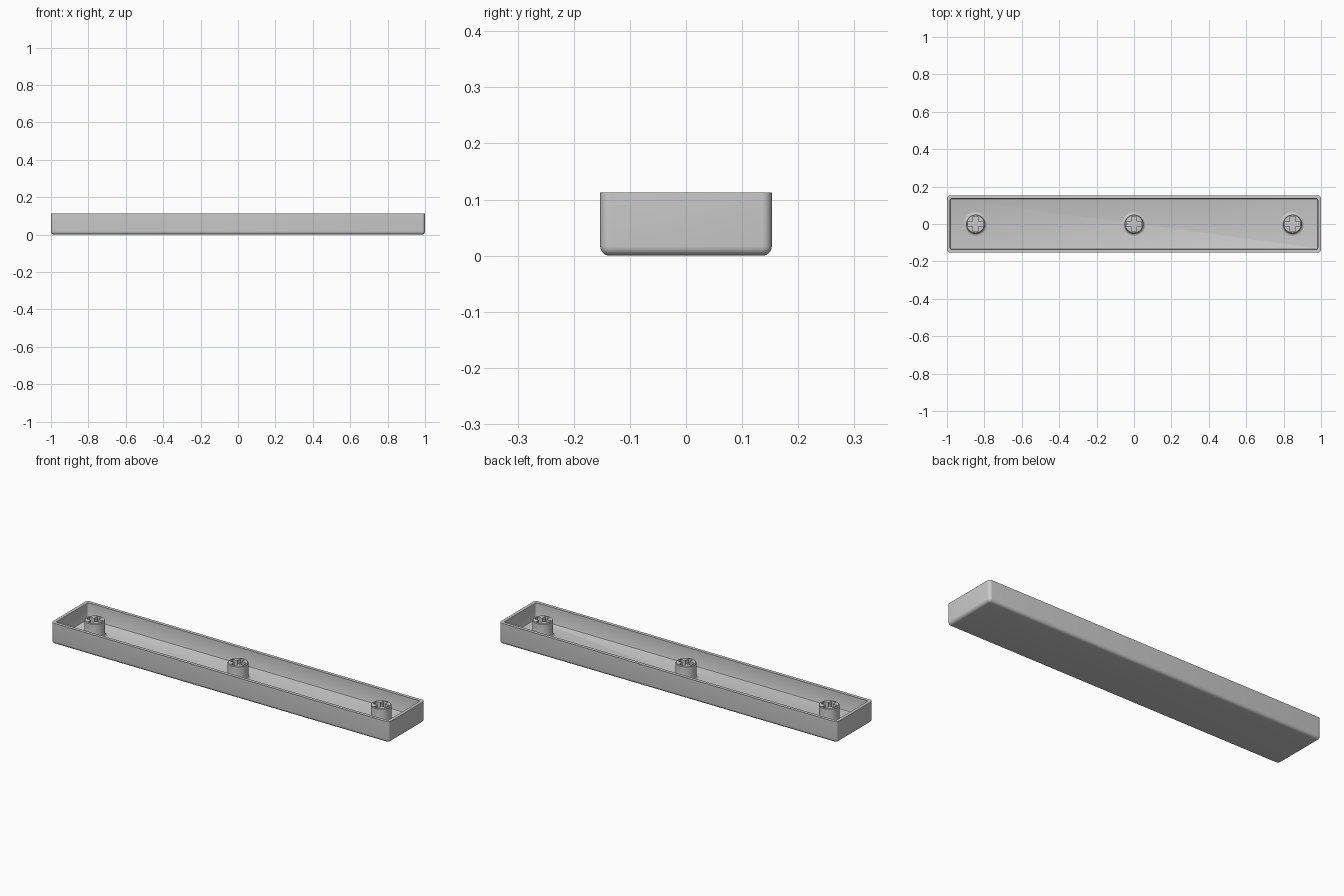
import bpy, bmesh, math

if "Cube" in bpy.data.objects:
    bpy.data.objects.remove(bpy.data.objects["Cube"])

HX, HY, H = 1.0, 0.153, 0.113      # outer half sizes and height
WALL, FLOOR = 0.017, 0.025         # wall and floor thickness
R = 0.017                          # outer edge rounding
STEM_TOP = 0.11

grey = bpy.data.materials.new("grey plastic")
grey.diffuse_color = (0.6, 0.6, 0.6, 1)
grey.use_nodes = True
grey.node_tree.nodes["Principled BSDF"].inputs["Base Color"].default_value = grey.diffuse_color


def make_object(name, bm):
    bmesh.ops.recalc_face_normals(bm, faces=bm.faces)
    mesh = bpy.data.meshes.new(name)
    bm.to_mesh(mesh)
    bm.free()
    mesh.materials.append(grey)
    ob = bpy.data.objects.new(name, mesh)
    bpy.context.collection.objects.link(ob)
    return ob


def smooth(ob):
    bpy.ops.object.select_all(action='DESELECT')
    ob.select_set(True)
    bpy.context.view_layer.objects.active = ob
    bpy.ops.object.shade_smooth_by_angle(angle=math.radians(35))


def skin(loops):
    """Closed solid through a stack of loops with equal point counts."""
    bm = bmesh.new()
    rings = [[bm.verts.new(p) for p in loop] for loop in loops]
    for a, b in zip(rings, rings[1:]):
        n = len(a)
        for i in range(n):
            j = (i + 1) % n
            bm.faces.new((a[i], a[j], b[j], b[i]))
    bm.faces.new(rings[0])
    bm.faces.new(rings[-1])
    return bm


def rounded_rect(inset, r, z, steps=6):
    """Rounded rectangle set in from the outer size."""
    pts = []
    for q, (sx, sy) in enumerate(((1, 1), (-1, 1), (-1, -1), (1, -1))):
        for k in range(steps + 1):
            a = (q + k / steps) * math.pi / 2
            pts.append((sx * (HX - inset - r) + r * math.cos(a),
                        sy * (HY - inset - r) + r * math.sin(a), z))
    return pts


def circle(r, z, n=48):
    return [(r * math.cos(2 * math.pi * i / n), r * math.sin(2 * math.pi * i / n), z)
            for i in range(n)]


# Open tray: rounded underside, straight walls, flat rim, recessed floor
loops = []
for k in range(7):
    a = k / 6 * math.pi / 2
    inset = R * (1 - math.sin(a))
    loops.append(rounded_rect(inset, max(R - inset, 0.0006), R * (1 - math.cos(a))))
loops += [rounded_rect(0, R, H),
          rounded_rect(WALL, 0.01, H),
          rounded_rect(WALL, 0.01, FLOOR + 0.004),
          rounded_rect(WALL + 0.0012, 0.0088, FLOOR + 0.0012),
          rounded_rect(WALL + 0.004, 0.006, FLOOR)]
smooth(make_object("tray", skin(loops)))

# Cross-shaped socket outline
L, W = 0.04, 0.013
cross = [(L, -W), (L, W), (W, W), (W, L), (-W, L), (-W, W),
         (-L, W), (-L, -W), (-W, -W), (-W, -L), (W, -L), (W, -W)]

# Three stems with flared feet and cross sockets
STEM_R, FLARE = 0.05, 0.014
for name, x in (("left", -0.847), ("middle", 0.0), ("right", 0.847)):
    rings = [circle(STEM_R + FLARE, FLOOR - 0.004)]
    for k in range(6):
        a = k / 5 * math.pi / 2
        rings.append(circle(STEM_R + FLARE * (1 - math.sin(a)),
                            FLOOR + FLARE * (1 - math.cos(a))))
    rings += [circle(STEM_R, STEM_TOP - 0.003), circle(STEM_R - 0.003, STEM_TOP)]
    stem = make_object(name + "_stem", skin(rings))
    cutter = make_object(name + "_socket_cutter",
                         skin([[(px, py, z) for px, py in cross] for z in (0.04, 0.15)]))
    stem.location.x = cutter.location.x = x
    cutter.hide_render = True
    cutter.hide_viewport = True
    cut = stem.modifiers.new("socket", 'BOOLEAN')
    cut.operation = 'DIFFERENCE'
    cut.solver = 'EXACT'
    cut.object = cutter
    bpy.context.view_layer.objects.active = stem
    bpy.ops.object.modifier_apply(modifier=cut.name)
    bpy.data.objects.remove(cutter)
    smooth(stem)
